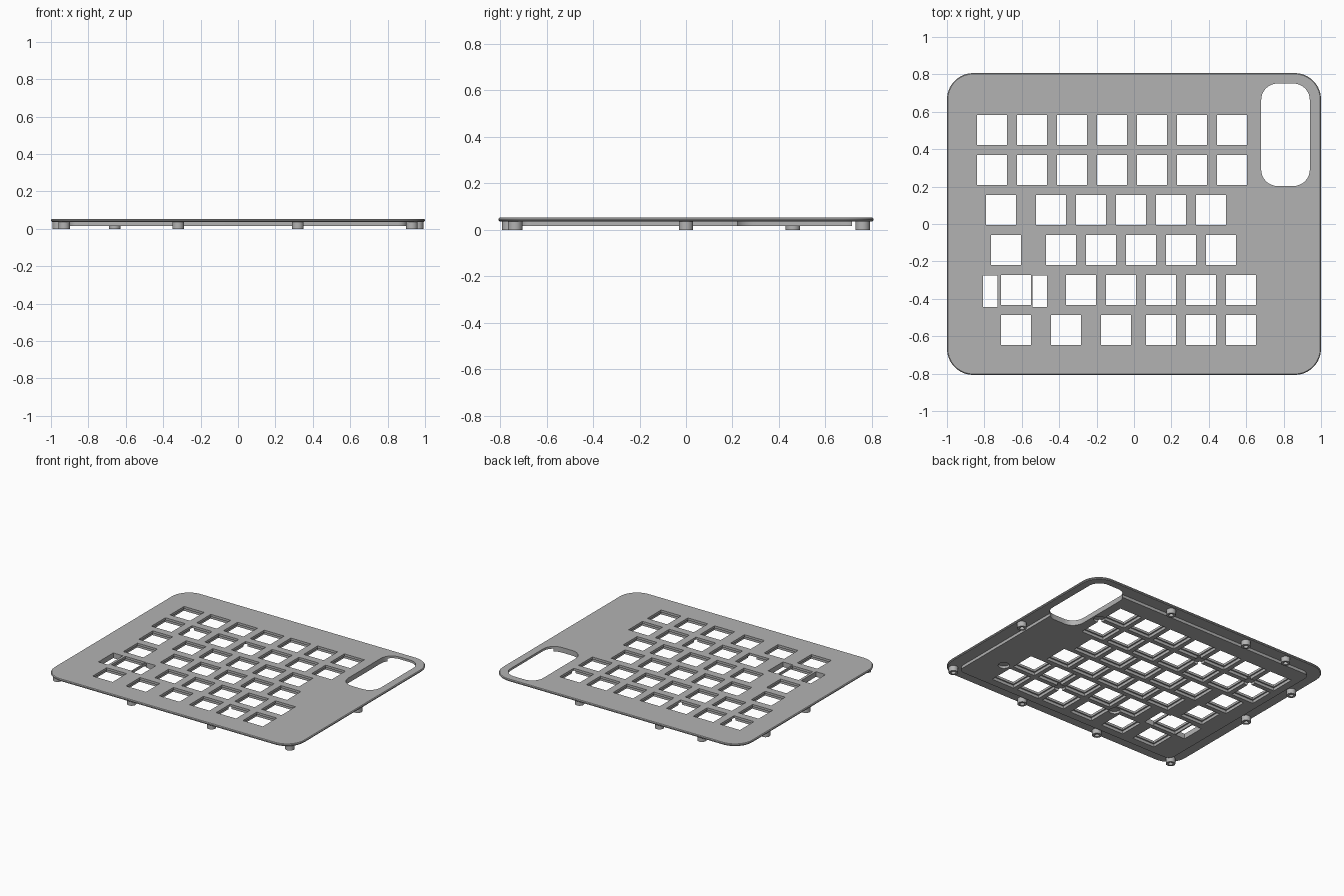
import bpy, bmesh, math

if "Cube" in bpy.data.objects:
    bpy.data.objects.remove(bpy.data.objects["Cube"])

grey = bpy.data.materials.new("matte_grey")
grey.use_nodes = True
grey.diffuse_color = (0.45, 0.45, 0.45, 1)
grey.node_tree.nodes["Principled BSDF"].inputs["Base Color"].default_value = (0.45, 0.45, 0.45, 1)

TOP, FLANGE, BLOCK = 0.053, 0.037, 0.016
PITCH, KEY = 0.2139, 0.16


def outline(x, y, w, h, r=0, steps=10):
    """Counter-clockwise rectangle with rounded corners."""
    if r <= 0:
        return [(x + sx * w / 2, y + sy * h / 2) for sx, sy in ((1, 1), (-1, 1), (-1, -1), (1, -1))]
    pts = []
    for q, (sx, sy) in enumerate(((1, 1), (-1, 1), (-1, -1), (1, -1))):
        for i in range(steps):
            a = math.pi / 2 * (q + i / (steps - 1 if r < min(w, h) / 2 else steps))
            pts.append((x + sx * (w / 2 - r) + r * math.cos(a),
                        y + sy * (h / 2 - r) + r * math.sin(a)))
    return pts


def circle(x, y, r):
    return outline(x, y, 2 * r, 2 * r, r, 6)


def loft(bm, levels):
    """Skin matching outlines placed at rising heights and cap both ends."""
    rings = [[bm.verts.new((px, py, z)) for px, py in pts] for pts, z in levels]
    for a, b in zip(rings, rings[1:]):
        for i in range(len(a)):
            j = (i + 1) % len(a)
            bm.faces.new((a[i], a[j], b[j], b[i]))
    bm.faces.new(rings[0][::-1])
    bm.faces.new(rings[-1])


def build(name, solids):
    bm = bmesh.new()
    for levels in solids:
        loft(bm, levels)
    bmesh.ops.recalc_face_normals(bm, faces=bm.faces)
    mesh = bpy.data.meshes.new(name)
    bm.to_mesh(mesh)
    bm.free()
    mesh.materials.append(grey)
    obj = bpy.data.objects.new(name, mesh)
    bpy.context.collection.objects.link(obj)
    return obj


def prism(pts, low, high):
    return [(pts, low), (pts, high)]


def combine(target, tool, operation):
    mod = target.modifiers.new("combine", 'BOOLEAN')
    mod.operation, mod.solver, mod.object = operation, 'EXACT', tool
    bpy.context.view_layer.objects.active = target
    bpy.ops.object.modifier_apply(modifier=mod.name)
    bpy.data.objects.remove(tool)


def smooth(obj):
    bpy.ops.object.select_all(action='DESELECT')
    obj.select_set(True)
    bpy.context.view_layer.objects.active = obj
    bpy.ops.object.shade_smooth_by_angle(angle=math.radians(30))


# Key rows: height, then runs of (first centre, count)
rows = [
    (0.503, [(-0.76, 7)]),
    (0.289, [(-0.76, 7)]),
    (0.075, [(-0.711, 1), (-0.444, 5)]),
    (-0.139, [(-0.684, 1), (-0.39, 5)]),
    (-0.353, [(-0.631, 1), (-0.284, 5)]),
    (-0.567, [(-0.631, 1), (-0.364, 1), (-0.096, 1), (0.144, 3)]),
]
keys = [(x0 + i * PITCH, y) for y, runs in rows for x0, n in runs for i in range(n)]

# Thin flange with softened top edge, and thicker core beneath
plate = build("key_plate", [[
    (outline(0, 0, 1.99, 1.604, 0.135), FLANGE),
    (outline(0, 0, 2, 1.614, 0.14), FLANGE + 0.005),
    (outline(0, 0, 2, 1.614, 0.14), TOP - 0.005),
    (outline(0, 0, 1.99, 1.604, 0.135), TOP)]])
core = build("core", [prism(outline(0, 0, 1.81, 1.43, 0.05), BLOCK, TOP - 0.008)])
combine(plate, core, 'UNION')

# Through openings: switches, stabiliser slots and rounded window
openings = [outline(x, y, KEY, KEY) for x, y in keys]
openings += [outline(x, -0.36, 0.077, 0.17) for x in (-0.768, -0.503)]
openings.append(outline(0.81, 0.477, 0.26, 0.548, 0.088))
combine(plate, build("openings", [prism(p, -0.1, 0.2) for p in openings]), 'DIFFERENCE')

# Wider clip pockets under each switch
pockets = [prism(outline(x, y, 0.18, 0.18), -0.1, 0.0363) for x, y in keys]
combine(plate, build("pockets", pockets), 'DIFFERENCE')

# Round clearance recesses between the keys
spots = [(-0.653, 0.396), (-0.225, 0.396), (0.63, 0.396),
         (-0.22, -0.46), (0.25, -0.46), (0.72, -0.47)]
recesses = [prism(circle(x, y, 0.038), -0.1, 0.033) for x, y in spots]
combine(plate, build("recesses", recesses), 'DIFFERENCE')
smooth(plate)

# Screw bosses around the rim, each with a blind hole
bosses = [(s * x, y) for s in (-1, 1)
          for x, y in ((0.93, -0.735), (0.32, -0.76), (0.32, 0.76), (0.96, 0))]
bosses += [(-0.66, 0.76), (-0.96, 0.46)]
for x, y in bosses:
    boss = build("screw_boss", [[
        (circle(x, y, 0.031), FLANGE + 0.004), (circle(x, y, 0.031), 0),
        (circle(x, y, 0.016), 0), (circle(x, y, 0.016), 0.025)]])
    smooth(boss)
